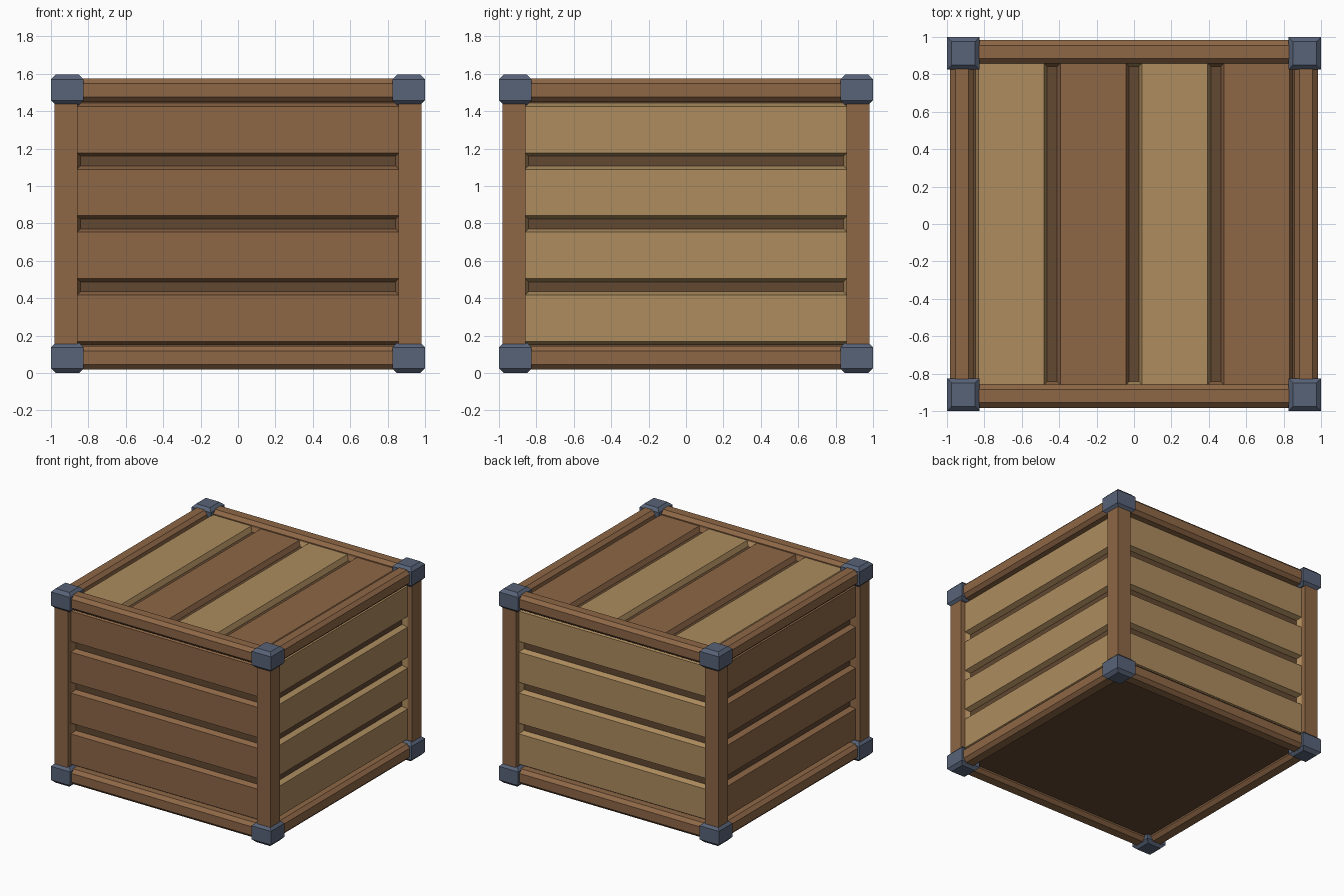
import bpy, bmesh
from math import radians
from mathutils import Matrix, Vector

if "Cube" in bpy.data.objects:
    bpy.data.objects.remove(bpy.data.objects["Cube"])

MID = 0.7975      # mid height of the crate
POST = 0.92       # centre line of posts and rails
GROOVE = 0.088    # groove width at the plank surface


def material(name, *srgb):
    lin = [((c / 255 + 0.055) / 1.055) ** 2.4 for c in srgb] + [1]
    mat = bpy.data.materials.new(name)
    mat.use_nodes = True
    mat.diffuse_color = lin
    mat.node_tree.nodes["Principled BSDF"].inputs["Base Color"].default_value = lin
    return mat


brown = material("brown wood", 142, 103, 70)
tan = material("tan wood", 173, 140, 94)
shadow_wood = material("dark inner wood", 98, 72, 50)
iron = material("blue grey iron", 88, 99, 120)


def finish(name, bm, mats):
    mesh = bpy.data.meshes.new(name)
    bm.to_mesh(mesh)
    bm.free()
    for mat in mats:
        mesh.materials.append(mat)
    obj = bpy.data.objects.new(name, mesh)
    bpy.context.collection.objects.link(obj)
    return obj


def box(name, centre, size, mat, chamfer=0, keep=None):
    """Box whose edges are chamfered where keep(edge direction) holds."""
    bm = bmesh.new()
    bmesh.ops.create_cube(bm, size=1)
    bmesh.ops.scale(bm, vec=size, verts=bm.verts)
    if chamfer:
        edges = [e for e in bm.edges
                 if keep((e.verts[1].co - e.verts[0].co).normalized())]
        bmesh.ops.bevel(bm, geom=edges, offset=chamfer, segments=1, affect='EDGES')
    bmesh.ops.translate(bm, vec=centre, verts=bm.verts)
    return finish(name, bm, [mat])


def plank_panel(name, matrix, period, plank_mats):
    """Four planks in a row, parted by tapered grooves sunk into the face."""
    bm = bmesh.new()
    half, start = 0.86, -2 * period
    levels = []
    for i in range(5):
        levels += [start + i * period - GROOVE / 2, start + i * period + GROOVE / 2]
    rows = [[bm.verts.new((x, v, 0)) for x in (-half, half)] for v in levels]
    faces = [bm.faces.new((a[0], a[1], b[1], b[0])) for a, b in zip(rows, rows[1:])]
    bm.normal_update()
    grooves = faces[::2]
    bmesh.ops.inset_individual(bm, faces=grooves, thickness=0.025, depth=-0.04)
    # Slopes take the colour of the nearest plank, groove floors are dark
    for f in bm.faces:
        i = int((f.calc_center_median().y - start) / period)
        f.material_index = min(max(i, 0), 3)
    for f in grooves:
        f.material_index = 4
    bm.transform(matrix)
    return finish(name, bm, plank_mats + [shadow_wood])


# Plank walls
for k, (side, wood) in enumerate((("front", brown), ("left", tan),
                                  ("back", tan), ("right", brown))):
    place = (Matrix.Rotation(radians(90 * k), 4, 'Z')
             @ Matrix.Translation((0, -0.94, MID))
             @ Matrix.Rotation(radians(90), 4, 'X'))
    plank_panel(side + "_planks", place, 0.336, [wood] * 4)

# Lid with alternating planks
lid = Matrix.Translation((0, 0, 1.54)) @ Matrix.Rotation(radians(-90), 4, 'Z')
plank_panel("lid_planks", lid, 0.4375, [tan, brown, tan, brown])

# Dark floor
box("floor", (0, 0, 0.08), (1.8, 1.8, 0.04), shadow_wood)

# Chamfered rails around the bottom and top
for level, z in (("bottom", 0.0825), ("top", 1.5125)):
    for s, end in ((-1, "front"), (1, "back")):
        box(f"{level}_{end}_rail", (0, s * POST, z), (1.8, 0.125, 0.125), brown,
            0.027, lambda d: abs(d.x) > 0.9)
    for s, end in ((-1, "right"), (1, "left")):
        box(f"{level}_{end}_rail", (s * POST, 0, z), (0.125, 1.8, 0.125), brown,
            0.027, lambda d: abs(d.y) > 0.9)

# Square posts and iron corner caps
for sx, side in ((-1, "right"), (1, "left")):
    for sy, end in ((-1, "front"), (1, "back")):
        box(f"{end}_{side}_post", (sx * POST, sy * POST, MID),
            (0.122, 0.122, 1.4), brown)
        for level, z in (("bottom", 0.081), ("top", 2 * MID - 0.081)):
            box(f"{level}_{end}_{side}_corner_cap",
                (sx * 0.9125, sy * 0.9125, z), (0.175, 0.175, 0.162), iron,
                0.025, lambda d: abs(d.z) < 0.1)
